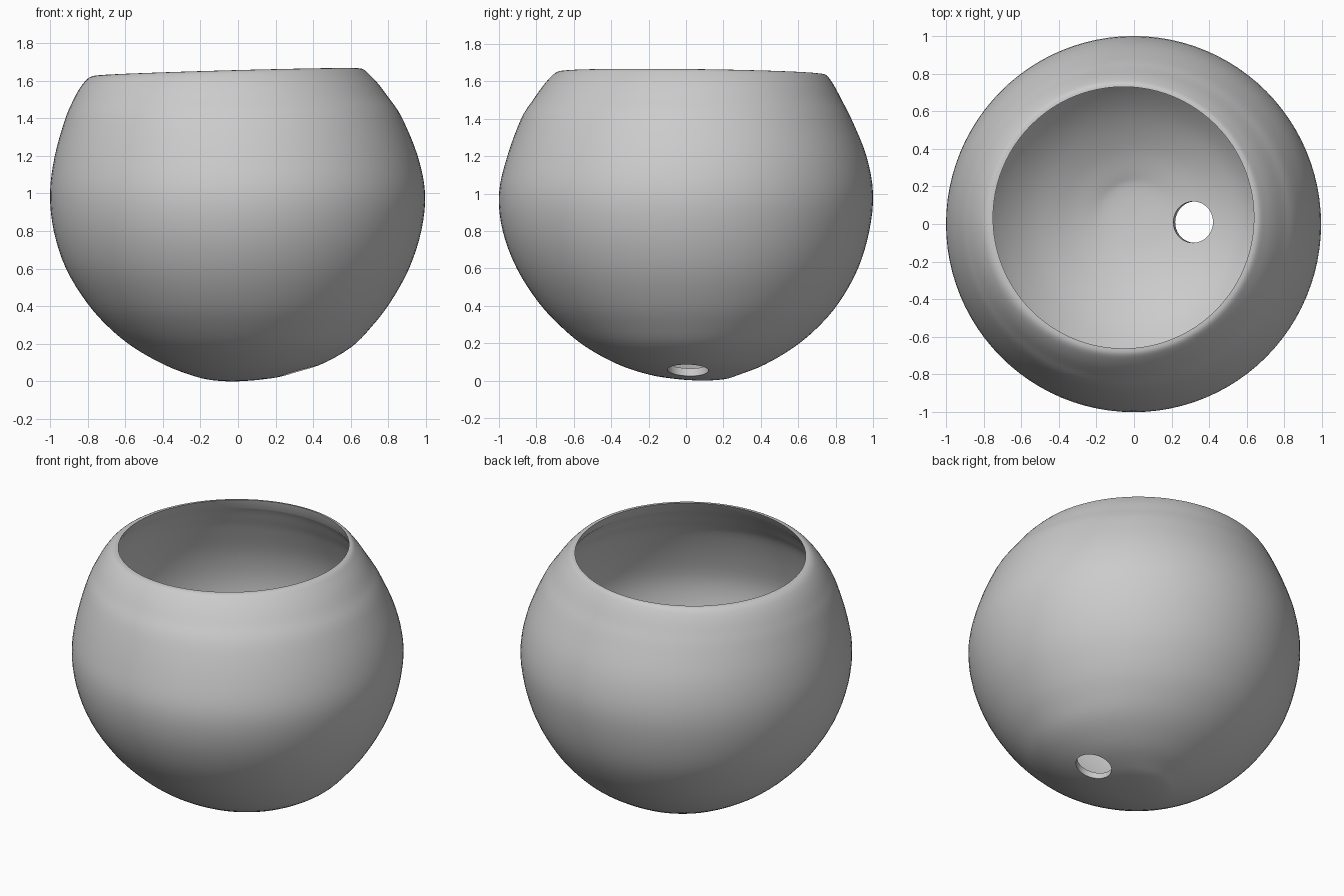
import bpy, bmesh, math
from mathutils import Vector

if "Cube" in bpy.data.objects:
    bpy.data.objects.remove(bpy.data.objects["Cube"], do_unlink=True)

SEGMENTS = 96
WALL = 0.042
STEPS = 4

# Outer wall: height, then left/right (x) and front/back (y) limits of each ring
ROWS = [
    (0.000, -0.06, 0.00, 0.06, 0.12),
    (0.008, -0.15, 0.11, -0.05, 0.21),
    (0.030, -0.24, 0.25, -0.19, 0.28),
    (0.085, -0.385, 0.43, -0.36, 0.42),
    (0.18, -0.555, 0.60, -0.535, 0.58),
    (0.29, -0.69, 0.71, -0.67, 0.71),
    (0.42, -0.805, 0.81, -0.79, 0.82),
    (0.60, -0.915, 0.91, -0.905, 0.92),
    (0.80, -0.98, 0.975, -0.98, 0.98),
    (1.00, -1.00, 0.995, -1.00, 1.00),
    (1.20, -0.975, 0.955, -0.955, 0.965),
    (1.40, -0.92, 0.87, -0.88, 0.885),
    (1.50, -0.88, 0.80, -0.815, 0.835),
    (1.57, -0.845, 0.745, -0.765, 0.80),
    (1.62, -0.81, 0.695, -0.72, 0.77),
    (1.643, -0.78, 0.665, -0.69, 0.75),
    (1.648, -0.75, 0.638, -0.662, 0.73),
]


def smooth_rows(rows):
    """Catmull-Rom interpolation through the ring table."""
    pts = [Vector(r) for r in rows]
    out = []
    for i in range(len(pts) - 1):
        a, b, c = pts[max(i - 1, 0)], pts[i], pts[i + 1]
        d = pts[min(i + 2, len(pts) - 1)]
        for k in range(STEPS):
            t = k / STEPS
            out.append(0.5 * (2 * b + (c - a) * t + (2 * a - 5 * b + 4 * c - d) * t * t
                              + (3 * b - a - 3 * c + d) * t ** 3))
    return out + [pts[-1]]


def inner_rows(rows):
    """Offset the wall inwards along the normal of its mean profile."""
    out = []
    for i in range(1, len(rows) - 1):
        if rows[i][0] > 1.61:
            break
        d = rows[i + 1] - rows[i - 1]
        dr = (d[2] - d[1] + d[4] - d[3]) / 4
        length = math.hypot(dr, d[0])
        nr, nz = WALL * d[0] / length, WALL * dr / length
        out.append(rows[i] + Vector((nz, nr, -nr, nr, -nr)))
    return out


def ring(bm, row):
    z, x0, x1, y0, y1 = row
    verts = []
    for s in range(SEGMENTS):
        a = math.tau * s / SEGMENTS
        x = (x0 + x1) / 2 + (x1 - x0) / 2 * math.cos(a)
        y = (y0 + y1) / 2 + (y1 - y0) / 2 * math.sin(a)
        # The rim is slightly uneven, highest on the left side
        lift = (0.028 * x - 0.012 * y) * (z / 1.65) ** 8
        verts.append(bm.verts.new((x, y, z + lift)))
    return verts


# Bowl: outer wall, rolled lip, inner wall
outer = smooth_rows(ROWS)
inner = inner_rows(outer)
bm = bmesh.new()
rings = [ring(bm, r) for r in outer + inner[::-1]]
for lo, hi in zip(rings, rings[1:]):
    for s in range(SEGMENTS):
        n = (s + 1) % SEGMENTS
        bm.faces.new((lo[s], lo[n], hi[n], hi[s]))
bm.faces.new(rings[0][::-1])
bm.faces.new(rings[-1])
bmesh.ops.recalc_face_normals(bm, faces=bm.faces[:])
mesh = bpy.data.meshes.new("bowl")
bm.to_mesh(mesh)
bm.free()
bowl = bpy.data.objects.new("bowl", mesh)
bpy.context.collection.objects.link(bowl)

# Plain grey
grey = bpy.data.materials.new("plain grey")
grey.use_nodes = True
colour = (0.6, 0.6, 0.6, 1)
grey.diffuse_color = colour
grey.node_tree.nodes["Principled BSDF"].inputs["Base Color"].default_value = colour
mesh.materials.append(grey)

# Drain hole, cut square to the sloping underside
bpy.ops.mesh.primitive_cylinder_add(vertices=48, radius=0.11, depth=0.4,
                                    location=(0.32, 0.01, 0.075),
                                    rotation=(0, math.radians(-14), 0))
cutter = bpy.context.object
cutter.name = "drain_hole_cutter"
cutter.hide_render = True
cutter.data.materials.append(grey)
cut = bowl.modifiers.new("drain_hole", 'BOOLEAN')
cut.operation = 'DIFFERENCE'
cut.solver = 'EXACT'
cut.object = cutter

bpy.ops.object.select_all(action='DESELECT')
bowl.select_set(True)
bpy.context.view_layer.objects.active = bowl
bpy.ops.object.modifier_apply(modifier=cut.name)
bpy.data.objects.remove(cutter, do_unlink=True)
bpy.ops.object.shade_smooth_by_angle(angle=math.radians(40))
